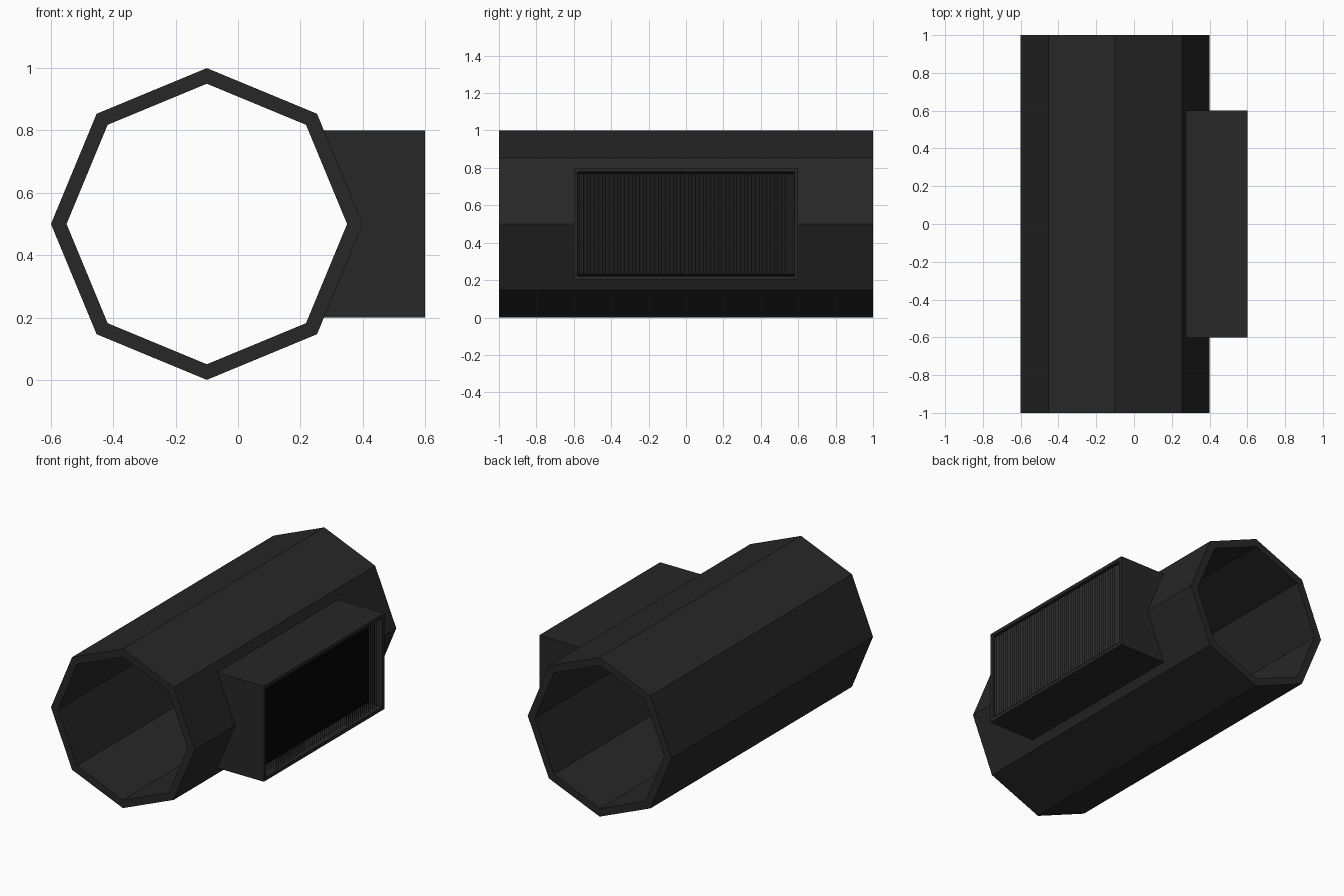
import bpy, bmesh
from math import cos, sin, pi

if "Cube" in bpy.data.objects:
    bpy.data.objects.remove(bpy.data.objects["Cube"])


def material(name, value):
    m = bpy.data.materials.new(name)
    m.diffuse_color = (value, value, value, 1)
    m.use_nodes = True
    m.node_tree.nodes["Principled BSDF"].inputs["Base Color"].default_value = m.diffuse_color
    return m


def add_object(name, bm, *mats):
    mesh = bpy.data.meshes.new(name)
    bm.to_mesh(mesh)
    bm.free()
    for m in mats:
        mesh.materials.append(m)
    obj = bpy.data.objects.new(name, mesh)
    bpy.context.collection.objects.link(obj)
    return obj


dark = material("dark_metal", 0.02)
black = material("black_backing", 0.001)

# Octagonal duct, open at both ends, running along y
bm = bmesh.new()
SIDES = 8
rings = []
for radius, y in ((0.5, -1), (0.5, 1), (0.45, 1), (0.45, -1)):
    rings.append([bm.verts.new((-0.1 + radius * cos(2 * pi * i / SIDES), y,
                                0.5 + radius * sin(2 * pi * i / SIDES)))
                  for i in range(SIDES)])
for a, b in zip(rings, rings[1:] + rings[:1]):
    for i in range(SIDES):
        j = (i + 1) % SIDES
        bm.faces.new((a[i], a[j], b[j], b[i]))
bmesh.ops.recalc_face_normals(bm, faces=bm.faces)
add_object("duct_tube", bm, dark)

# Vent housing: profile follows the duct wall, then the outer face is recessed
bm = bmesh.new()
profile = [(0.6, 0.2), (0.6, 0.8), (0.261, 0.8), (0.385, 0.5), (0.261, 0.2)]
face = bm.faces.new([bm.verts.new((x, -0.6, z)) for x, z in profile])
ext = bmesh.ops.extrude_face_region(bm, geom=[face])
bmesh.ops.translate(bm, vec=(0, 1.2, 0),
                    verts=[g for g in ext["geom"] if isinstance(g, bmesh.types.BMVert)])
bmesh.ops.recalc_face_normals(bm, faces=bm.faces)
front = max(bm.faces, key=lambda f: f.calc_center_median().x)
bmesh.ops.inset_individual(bm, faces=[front], thickness=0.03)
bmesh.ops.inset_individual(bm, faces=[front], thickness=0.0, depth=-0.1)
front.material_index = 1
add_object("vent_housing", bm, dark, black)

# Louvre slats: thin slanted vertical sheets across the opening
bm = bmesh.new()
for i in range(57):
    y = -0.59 + 0.02 * i
    bm.faces.new([bm.verts.new(p) for p in (
        (0.595, y, 0.23), (0.555, y + 0.05, 0.23),
        (0.555, y + 0.05, 0.77), (0.595, y, 0.77))])
add_object("vent_slats", bm, dark)
